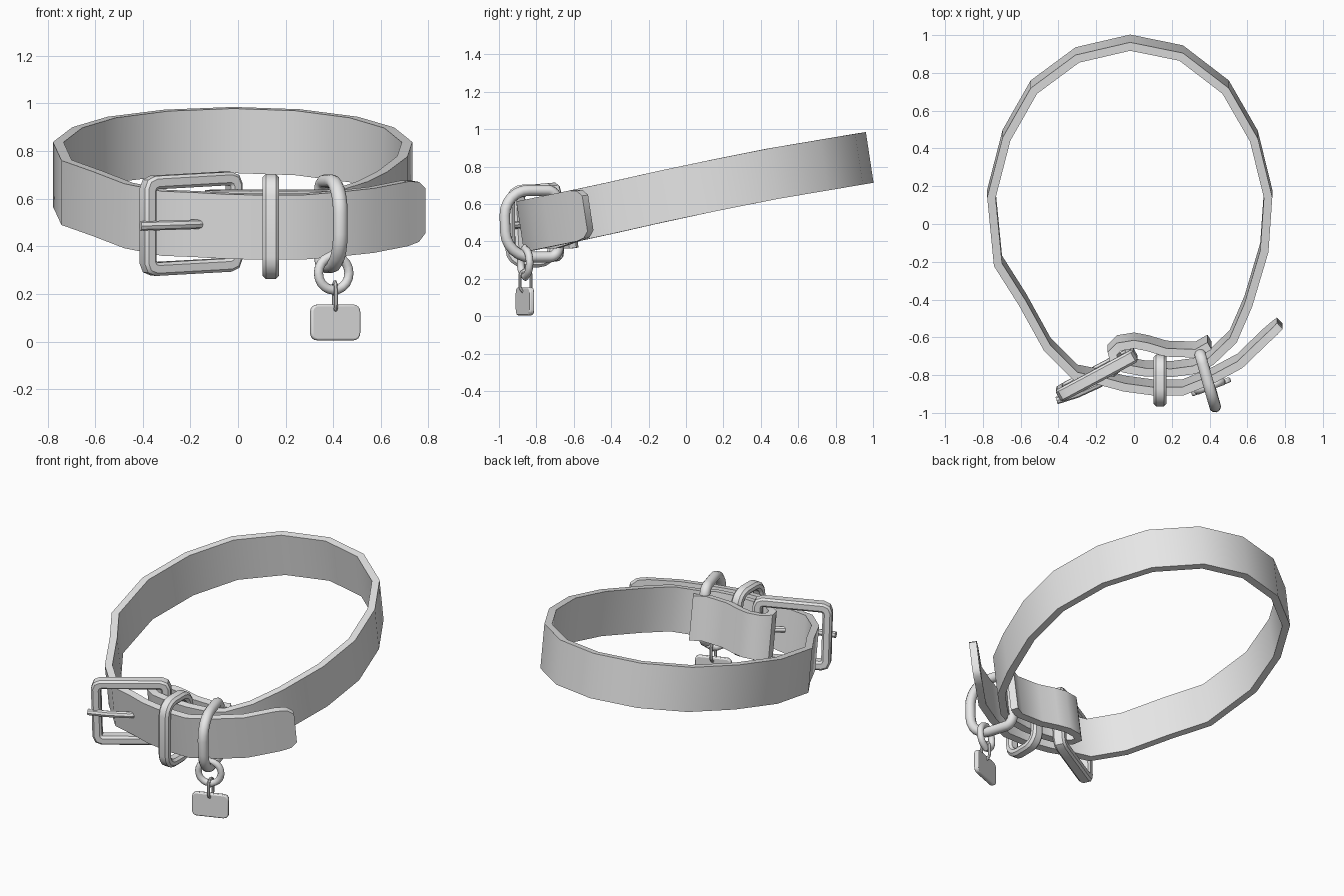
import bpy, bmesh, math
from mathutils import Vector as V

if "Cube" in bpy.data.objects:
    bpy.data.objects.remove(bpy.data.objects["Cube"])

grey = bpy.data.materials.new("plain grey")
grey.diffuse_color = (0.8, 0.8, 0.8, 1)
grey.use_nodes = True
grey.node_tree.nodes["Principled BSDF"].inputs["Base Color"].default_value = grey.diffuse_color


def finish(name, bm, angle=40):
    bmesh.ops.recalc_face_normals(bm, faces=bm.faces)
    me = bpy.data.meshes.new(name)
    bm.to_mesh(me)
    bm.free()
    me.materials.append(grey)
    ob = bpy.data.objects.new(name, me)
    bpy.context.collection.objects.link(ob)
    bpy.ops.object.select_all(action='DESELECT')
    ob.select_set(True)
    bpy.context.view_layer.objects.active = ob
    bpy.ops.object.shade_smooth_by_angle(angle=math.radians(angle))
    return ob


def sweep(name, pts, n, profile, closed=False, widths=None, angle=40):
    """Carry a profile (side, along n) down a path with mitred corners."""
    bm, rings, n = bmesh.new(), [], n.normalized()
    c = len(pts)
    for i, p in enumerate(pts):
        a = p - pts[i - 1] if closed or i > 0 else pts[1] - p
        b = pts[(i + 1) % c] - p if closed or i < c - 1 else a
        a, b = a.normalized(), b.normalized()
        t = (a + b).normalized()
        u = t.cross(n).normalized() / max(0.7, t.dot(a))
        w = widths[i] if widths else 1
        rings.append([bm.verts.new(p + u * s + n * h * w) for s, h in profile])
    m = len(profile)
    for i in range(c if closed else c - 1):
        r, q = rings[i], rings[(i + 1) % c]
        for k in range(m):
            bm.faces.new((r[k], r[(k + 1) % m], q[(k + 1) % m], q[k]))
    if not closed:
        bm.faces.new(rings[0])
        bm.faces.new(rings[-1])
    return finish(name, bm, angle)


def oval(a, b, k=10):
    return [(a * math.cos(2 * math.pi * i / k), b * math.sin(2 * math.pi * i / k)) for i in range(k)]


def soft_box(a, b, r):
    return [(a, b - r), (a - r, b), (r - a, b), (-a, b - r),
            (-a, r - b), (r - a, -b), (a - r, -b), (a, r - b)]


def round_rect(o, A, B, ha, hb, r_plus, r_minus, seg=5):
    """Rounded rectangle in the plane A, B; corner radius differs per end of A."""
    A, B, out = A.normalized(), B.normalized(), []
    for q, (sa, sb) in enumerate([(1, 1), (-1, 1), (-1, -1), (1, -1)]):
        r = r_plus if sa > 0 else r_minus
        for i in range(seg + 1):
            t = math.pi / 2 * (q + i / seg)
            out.append(o + A * (sa * (ha - r) + r * math.cos(t)) + B * (sb * (hb - r) + r * math.sin(t)))
    return out


def height(y):
    # collar rises towards the back
    keys = [(-0.9, 0.475), (-0.5, 0.557), (0, 0.67), (0.45, 0.76), (1, 0.853)]
    for (y0, z0), (y1, z1) in zip(keys, keys[1:]):
        if y <= y1:
            return z0 + (z1 - z0) * (y - y0) / (y1 - y0)
    return 0.853


# Strap: pointed end at front right, round the back, folded end at the buckle
tip = [(0.772, -0.525), (0.745, -0.55), (0.7, -0.59), (0.56, -0.725), (0.42, -0.80),
       (0.26, -0.865), (0.1, -0.865), (-0.05, -0.845), (-0.18, -0.81), (-0.31, -0.785)]
ring = [(-0.46, -0.635), (-0.59, -0.40), (-0.72, -0.195), (-0.755, 0.16), (-0.675, 0.47),
        (-0.53, 0.725), (-0.3, 0.895), (-0.02, 0.96), (0.25, 0.905), (0.485, 0.725),
        (0.635, 0.465), (0.71, 0.16), (0.69, -0.125), (0.605, -0.41), (0.525, -0.595)]
fold = [(0.41, -0.705), (0.32, -0.752), (0.2, -0.768), (0.06, -0.765), (-0.05, -0.745),
        (-0.105, -0.71), (-0.115, -0.665), (-0.08, -0.63), (0.0, -0.617), (0.07, -0.63),
        (0.17, -0.66), (0.33, -0.665), (0.40, -0.625)]
path = [V((x, y, height(y))) for x, y in tip + ring]
path += [V((x, y, 0.5)) for x, y in fold]
widths = [0.7, 0.93] + [1] * (len(path) - 2)
strap_section = [(0.022, 0.137), (-0.022, 0.137), (-0.022, -0.137), (0.022, -0.137)]
sweep("strap", path, V((0, -0.15, 0.99)), strap_section, widths=widths, angle=50)

# Buckle frame and prong
A, B = V((0.355, 0.19, 0.02)), V((0, -0.05, 1))
sweep("buckle_frame", round_rect(V((-0.197, -0.795, 0.495)), A, B, 0.205, 0.182, 0.03, 0.03, 2),
      A.cross(B), soft_box(0.028, 0.036, 0.012), True)
sweep("buckle_prong", [V((-0.41, -0.935, 0.485)), V((-0.3, -0.90, 0.488)), V((-0.18, -0.845, 0.492)),
                       V((-0.02, -0.71, 0.5))], V((0, 0, 1)), oval(0.02, 0.02, 8))

# Keeper loop around the strap
A, B = V((0, -1, 0)), V((0, 0, 1))
sweep("keeper_loop", round_rect(V((0.138, -0.828, 0.483)), A, B, 0.112, 0.196, 0.07, 0.07, 4),
      A.cross(B), soft_box(0.025, 0.035, 0.014), True)

# D-shaped ring, curved at the front
A, B = V((0.085, -0.30, 0)), V((0, -0.03, 1))
sweep("d_ring", round_rect(V((0.39, -0.827, 0.495)), A, B, 0.146, 0.178, 0.135, 0.05, 6),
      A.cross(B), oval(0.029, 0.031), True)

# Hanging rings and tag
side, up = V((0.2, 0.075, 0)).normalized(), V((0, 0, 1))
across = V((-side.y, side.x, 0))
hang = V((0.402, -0.86, 0.287))
sweep("tag_ring", round_rect(hang, side, up, 0.068, 0.07, 0.068, 0.068, 5),
      side.cross(up), oval(0.02, 0.02), True)
sweep("tag_link", round_rect(V((0.407, -0.858, 0.188)), across + side * 0.2, up, 0.03, 0.058, 0.03, 0.03, 4),
      side, oval(0.009, 0.009, 8), True)
bm = bmesh.new()
outline = round_rect(V((0.408, -0.861, 0.08)) - across * 0.014, side, up, 0.11, 0.075, 0.03, 0.03, 4)
face = bm.faces.new([bm.verts.new(p) for p in outline])
ext = bmesh.ops.extrude_face_region(bm, geom=[face])
bmesh.ops.translate(bm, vec=across * 0.028, verts=[g for g in ext["geom"] if isinstance(g, bmesh.types.BMVert)])
tag = finish("tag_plate", bm)
bev = tag.modifiers.new("soft rim", 'BEVEL')
bev.width, bev.segments, bev.limit_method = 0.007, 2, 'ANGLE'
bev.angle_limit = math.radians(50)
